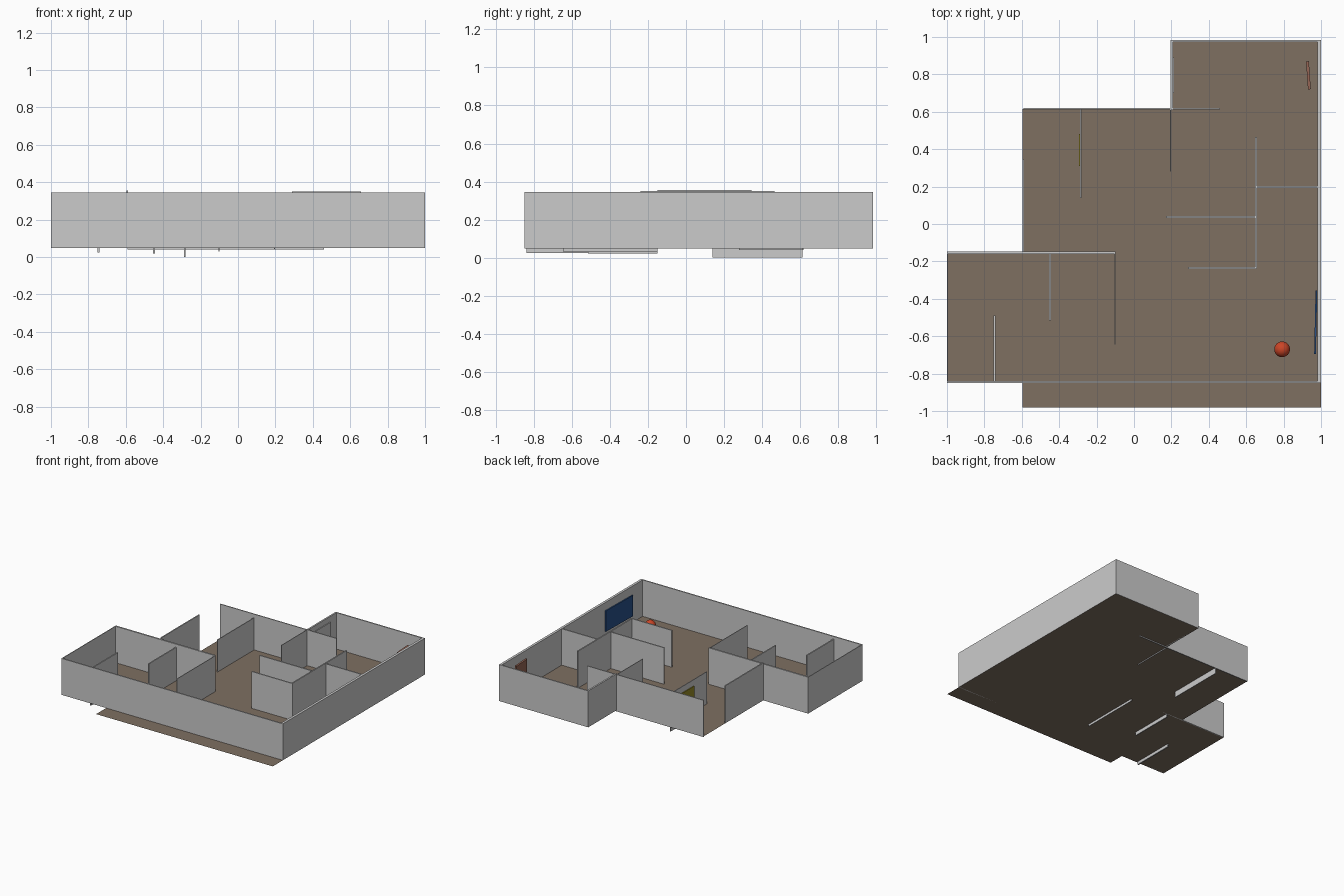
import bpy
from math import radians

FLOOR, TOP = 0.048, 0.345


def paint(ob, name, rgb):
    mat = bpy.data.materials.new(name)
    mat.diffuse_color = (*rgb, 1)
    ob.data.materials.append(mat)


def box(name, x0, x1, y0, y1, z0=FLOOR, z1=TOP, turn=0):
    bpy.ops.mesh.primitive_cube_add(
        size=1, location=((x0 + x1) / 2, (y0 + y1) / 2, (z0 + z1) / 2),
        rotation=(0, 0, radians(turn)))
    ob = bpy.context.object
    ob.name = name
    ob.scale = (x1 - x0, y1 - y0, z1 - z0)
    return ob


# Floor sheet with stepped outline
outline = [(-0.595, -0.98), (1, -0.98), (1, 0.98), (0.195, 0.98), (0.195, 0.615),
           (-0.595, 0.615), (-0.595, -0.15), (-1, -0.15), (-1, -0.85), (-0.595, -0.85)]
mesh = bpy.data.meshes.new("floor")
mesh.from_pydata([(x, y, FLOOR) for x, y in outline], [], [range(len(outline))])
floor = bpy.data.objects.new("floor", mesh)
bpy.context.collection.objects.link(floor)
paint(floor, "brown", (0.21, 0.16, 0.12))

# Outer walls
box("front_wall", -1, 1, -0.85, -0.84)
box("right_wall", 0.98, 1, -0.85, 0.98)
box("back_wall", 0.195, 1, 0.973, 0.983)
box("back_room_left_wall", 0.195, 0.208, 0.61, 0.98)
box("left_back_wall", -0.59, 0.46, 0.611, 0.619, 0.04, 0.34)
box("left_middle_wall", -0.597, -0.588, -0.15, 0.345, 0.05, 0.355)
box("front_room_back_wall", -1, -0.1, -0.16, -0.147)
box("front_room_left_wall", -1, -0.994, -0.85, -0.15)

# Partitions, some of them sunk through the floor
box("partition_front_left", -0.75, -0.74, -0.84, -0.49, 0.024, 0.325)
box("partition_front_middle", -0.454, -0.445, -0.515, -0.15, 0.02, 0.32)
box("partition_front_right", -0.104, -0.099, -0.645, -0.15, 0.03, 0.34)
box("partition_back_left", -0.288, -0.282, 0.14, 0.612, 0.0, 0.31)
box("partition_back_middle", 0.192, 0.197, 0.28, 0.612, 0.04, 0.34)
box("partition_spine", 0.648, 0.658, -0.238, 0.465, 0.05, 0.351)
box("partition_right", 0.655, 0.985, 0.193, 0.203)
box("partition_middle", 0.17, 0.65, 0.033, 0.043)
box("partition_lower", 0.29, 0.655, -0.24, -0.23, 0.05, 0.35)

# Hanging panels
paint(box("blue_panel", 0.967, 0.976, -0.695, -0.355, 0.11, 0.28, -1.2), "blue", (0.02, 0.08, 0.25))
paint(box("yellow_panel", -0.294, -0.287, 0.31, 0.48, 0.11, 0.26), "yellow", (0.3, 0.25, 0.02))
paint(box("red_panel", 0.925, 0.94, 0.72, 0.87, 0.13, 0.31, 4), "dull_red", (0.3, 0.13, 0.09))
box("grey_panel", 0.207, 0.214, 0.7, 0.89, 0.14, 0.3)

# Ball resting on the floor
bpy.ops.mesh.primitive_uv_sphere_add(segments=32, ring_count=16, radius=0.042,
                                     location=(0.792, -0.67, FLOOR + 0.042))
ball = bpy.context.object
ball.name = "ball"
bpy.ops.object.shade_smooth()
paint(ball, "red", (0.6, 0.06, 0.02))
